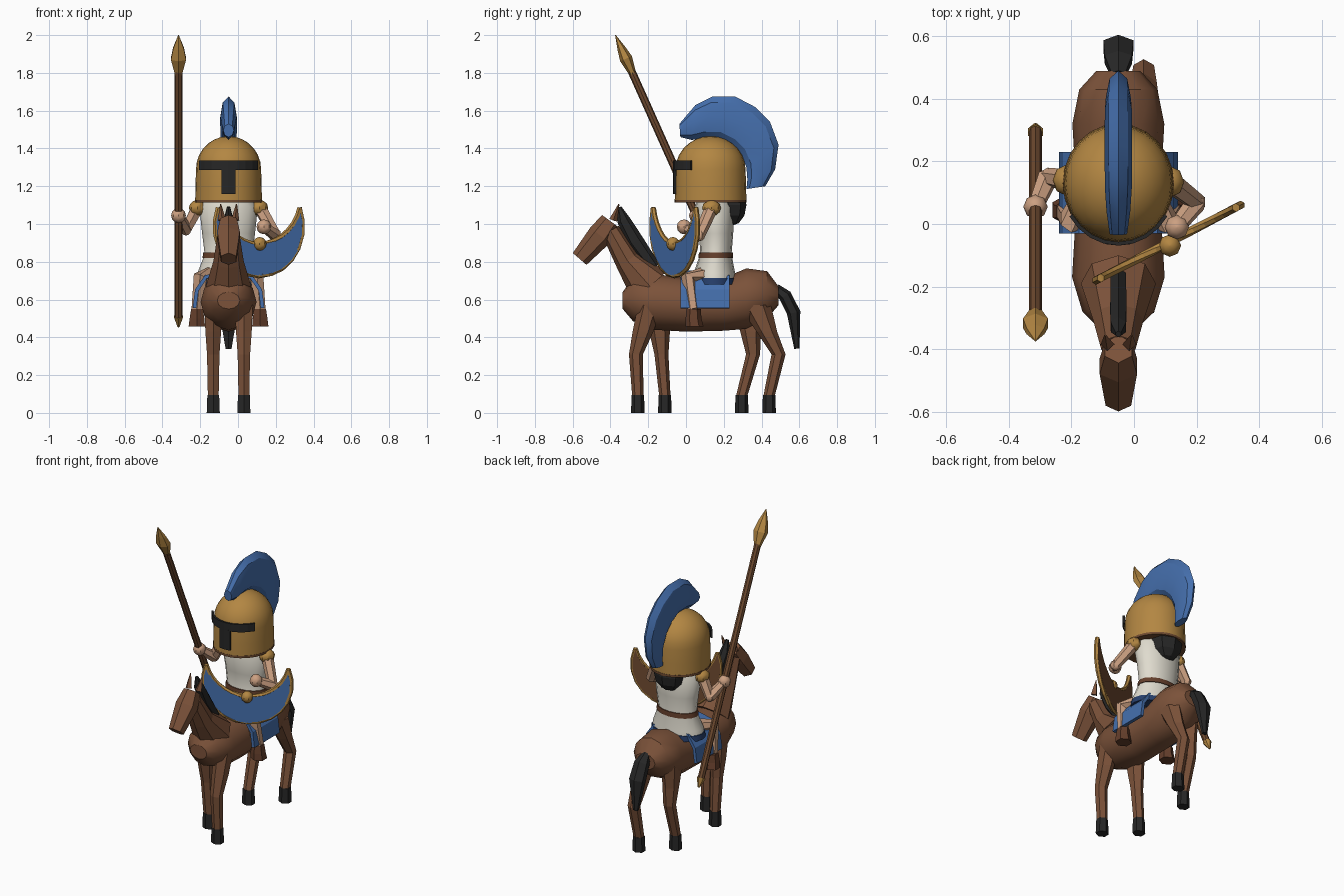
import bpy, bmesh, math
from mathutils import Vector as V

if "Cube" in bpy.data.objects:
    bpy.data.objects.remove(bpy.data.objects["Cube"])

CX = -0.05  # the rider and horse share this symmetry plane
COL = dict(horse=(.2, .085, .042), gold=(.45, .24, .055), blue=(.06, .16, .42),
           skin=(.6, .35, .22), cloth=(.74, .71, .62), black=(.02, .02, .02),
           wood=(.16, .07, .03), boot=(.13, .05, .025), navy=(.02, .05, .15))
MATS = {}
for k, c in COL.items():
    MATS[k] = bpy.data.materials.new(k)
    MATS[k].diffuse_color = (*c, 1)


def make(name, verts, faces, mat, angle=0, thick=0):
    me = bpy.data.meshes.new(name)
    me.from_pydata([tuple(v) for v in verts], [], faces)
    bm = bmesh.new()
    bm.from_mesh(me)
    bmesh.ops.recalc_face_normals(bm, faces=bm.faces)
    bm.to_mesh(me)
    bm.free()
    ob = bpy.data.objects.new(name, me)
    bpy.context.collection.objects.link(ob)
    me.materials.append(MATS[mat])
    if thick:
        mod = ob.modifiers.new("thickness", 'SOLIDIFY')
        mod.thickness, mod.offset = thick, 0
    if angle:
        bpy.ops.object.select_all(action='DESELECT')
        ob.select_set(True)
        bpy.context.view_layer.objects.active = ob
        bpy.ops.object.shade_smooth_by_angle(angle=math.radians(angle))
    return ob


def loft(name, rings, mat, angle=0):
    n = len(rings[0])
    faces = [(r*n+i, r*n+(i+1) % n, (r+1)*n+(i+1) % n, (r+1)*n+i)
             for r in range(len(rings)-1) for i in range(n)]
    faces += [tuple(range(n)), tuple(range((len(rings)-1)*n, len(rings)*n))]
    return make(name, [v for r in rings for v in r], faces, mat, angle)


def oval(c, a, b, sides):
    return [c + a*math.cos(t) + b*math.sin(t)
            for t in (math.pi/2 + 2*math.pi*i/sides for i in range(sides))]


def tube(name, pts, radii, mat, sides=6, axis=None, angle=0):
    """Sweep ovals (lateral, depth) along a path."""
    pts, rings = [V(p) for p in pts], []
    for i, p in enumerate(pts):
        t = V(axis) if axis else pts[min(i+1, len(pts)-1)] - pts[max(i-1, 0)]
        t.normalize()
        s = V((1, 0, 0)) - t*t.x
        s.normalize()
        r = radii[i] if isinstance(radii[i], tuple) else (radii[i],)*2
        rings.append(oval(p, s*r[0], t.cross(s)*r[1], sides))
    return loft(name, rings, mat, angle)


def ball(name, c, r, mat, n=8, angle=35):
    r = r if isinstance(r, tuple) else (r, r, r)
    zs = [math.pi*(k/6 - .5) for k in range(7)]
    return tube(name, [(c[0], c[1], c[2]+r[2]*math.sin(a)) for a in zs],
                [(max(r[0]*math.cos(a), .002), max(r[1]*math.cos(a), .002)) for a in zs],
                mat, n, (0, 0, 1), angle)


def strip(name, a, b, mat, thick, angle=0):
    n = len(a)
    return make(name, a+b, [(i, i+1, n+i+1, n+i) for i in range(n-1)], mat, angle, thick)


def mid(pts):  # (y, z) pairs on the symmetry plane
    return [(CX, y, z) for y, z in pts]


# horse body: y, bottom, top, half width
body = [(-.335, .55, .64, .06), (-.28, .485, .72, .115), (-.17, .44, .735, .148),
        (0, .43, .715, .138), (.2, .435, .715, .14), (.32, .445, .765, .147),
        (.43, .50, .75, .125), (.49, .57, .67, .07)]
tube("horse_body", mid([(y, (b+t)/2) for y, b, t, w in body]),
     [(w, (t-b)/2) for y, b, t, w in body], "horse", 12, (0, 1, 0), 35)
tube("horse_neck", mid([(-.19, .67), (-.31, .805), (-.40, .965)]),
     [(.12, .12), (.08, .067), (.055, .05)], "horse", 8)
tube("horse_head", mid([(-.40, 1.015), (-.455, .94), (-.563, .815)]),
     [(.05, .055), (.069, .066), (.047, .048)], "horse")
tube("mane", mid([(-.352, 1.09), (-.33, 1.02), (-.27, .91), (-.17, .77)]),
     [(.01, .01), (.028, .035), (.03, .045), (.028, .035)], "black")
tube("tail", mid([(.475, .66), (.525, .62), (.57, .53), (.587, .34)]),
     [(.025, .025), (.05, .035), (.055, .036), (.018, .014)], "black")
for s in (-1, 1):
    tube("ear", [(CX+s*.035, -.385, 1.02), (CX+s*.042, -.355, 1.105)], [.022, .003], "horse", 4)

# horse legs: side, hip y, knee y, hoof y
for nm, s, hip, knee, hoof in (("front_leg", 1, -.19, -.265, -.255), ("front_leg", -1, -.15, -.13, -.112),
                               ("rear_leg", 1, .365, .49, .44), ("rear_leg", -1, .33, .355, .295)):
    x, w = CX+s*.081, .085 if nm == "rear_leg" else .065
    tube(nm, [(x, hip, .57), (x, (hip+knee)/2, .43), (x, knee, .31), (x, hoof, .09)],
         [(.055, w), (.048, .055), (.038, .037), (.033, .03)], "horse", 6, (0, 0, 1))
    tube("hoof", [(x, hoof, .095), (x, hoof, 0)], [(.036, .033), (.04, .036)], "black", 6, (0, 0, 1))

# saddle blanket
half = [(.18, .555), (.168, .65), (.12, .72)]
prof = [(-x, z) for x, z in half] + [(0, .745)] + [(x, z) for x, z in half[::-1]]
strip("saddle_blanket", [V((CX+x, -.03, z)) for x, z in prof],
      [V((CX+x, .23, z)) for x, z in prof], "blue", .02)

# rider torso, skirt trim and belt
tube("tunic", mid([(.15, .69), (.15, .74), (.158, .84), (.16, .95), (.15, 1.09), (.15, 1.14)]),
     [(.172, .112), (.165, .11), (.126, .083), (.14, .09), (.155, .105), (.12, .08)],
     "cloth", 16, (0, 0, 1), 40)
tube("skirt_trim", mid([(.15, .68), (.15, .715)]), [(.178, .118), (.174, .116)], "navy", 16, (0, 0, 1), 40)
tube("belt", mid([(.158, .82), (.158, .85)]), [(.138, .092), (.134, .09)], "boot", 16, (0, 0, 1), 40)

# rider legs
for s in (-1, 1):
    ank = (CX+s*.167, .04, .55)
    tube("leg", [(CX+s*.08, .13, .74), (CX+s*.15, .01, .715), ank], [.045, .042, .033], "skin")
    tube("boot", [ank, (CX+s*.167, .04, .50), (CX+s*.168, .045, .457)],
         [(.036, .038), (.045, .042), (.05, .048)], "boot", 6, (0, 0, 1))

# arms, shoulder guards and hands
for sh, el, ha in (((-.215, .14, 1.085), (-.275, .15, .97), (-.315, .055, 1.045)),
                   ((.115, .135, 1.085), (.2, .07, .94), (.137, -.01, .985))):
    tube("upper_arm", [sh, el], [.036, .03], "skin")
    tube("forearm", [el, ha], [.034, .026], "skin")
    ball("elbow", el, .031, "skin", 6)
    ball("hand", ha, .039, "skin")
    ball("shoulder_guard", sh, (.045, .05, .042), "gold")

# hair below the helmet
ball("hair", (CX, .24, 1.1), (.1, .08, .11), "black", 7, 0)

# helmet with rim and face opening
hz = [(1.12, 1.01), (1.2, 1.0), (1.29, .985)] + \
     [(1.29+.175*math.sin(a), .985*math.cos(a)) for a in (math.pi/2*k/7 for k in range(1, 7))] + [(1.465, .01)]
tube("helmet", mid([(.13, z) for z, r in hz]), [(.175*r, .188*r) for z, r in hz], "gold", 24, (0, 0, 1), 45)
tube("helmet_rim", mid([(.13, 1.113), (.13, 1.128)]), [(.178, .191)]*2, "wood", 24, (0, 0, 1), 45)


def arc(deg, z, n=9):
    angs = [math.radians(-deg+2*deg*i/(n-1)) for i in range(n)]
    return [V((CX+.179*math.sin(a), .13-.193*math.cos(a), z)) for a in angs]


strip("visor_slot", arc(58, 1.285), arc(58, 1.335), "black", .012)
strip("nose_slot", arc(12, 1.16, 3), arc(12, 1.29, 3), "black", .012)

# plume: outer y z, inner y z, half thickness
plume = [(-.035, 1.53, -.03, 1.46, .028), (.05, 1.63, .03, 1.445, .038), (.14, 1.675, .09, 1.455, .043),
         (.26, 1.675, .17, 1.455, .044), (.365, 1.62, .24, 1.42, .044), (.445, 1.54, .29, 1.37, .043),
         (.49, 1.42, .32, 1.30, .04), (.472, 1.29, .325, 1.235, .035), (.42, 1.2, .32, 1.185, .025)]
rings = []
for y1, z1, y2, z2, w in plume:
    o, i = V((CX, y1, z1)), V((CX, y2, z2))
    rings.append(oval((o+i)/2, V((w, 0, 0)), (o-i)/2, 8))
loft("helmet_plume", rings, "blue", 30)

# spear, tilted forward
def on_spear(z):
    return (-.315, .052 - .448*(z-1.05), z)


tube("spear_shaft", [on_spear(.5), on_spear(1.81)], [.021, .021], "wood", 8)
tube("spear_blade", [on_spear(z) for z in (1.79, 1.875, 1.93, 2.0)],
     [(.02, .018), (.046, .034), (.033, .022), (.002, .002)], "gold")
tube("spear_butt", [on_spear(.455), on_spear(.51)], [.006, .027], "gold")

# crescent shield between two arcs
def on_shield(u, z, out=0):
    return V((.11 + .887*u + .462*out, -.06 + .462*u - .887*out, z))


def edge(r, cz, a0, n=15):
    angs = [-a0+2*a0*i/(n-1) for i in range(n)]
    return [on_shield(r*math.sin(a), cz-r*math.cos(a)) for a in angs]


outer = edge(.262, .988, math.radians(112))
inner = edge(.252, 1.146, math.radians(76))
shift = on_shield(0, 0, .008) - on_shield(0, 0)
strip("shield_face", [p+shift for p in outer], [p+shift for p in inner], "blue", .008)
strip("shield_back", [p-shift for p in outer], [p-shift for p in inner], "wood", .01)
for nm, pts in (("shield_outer_rim", outer), ("shield_inner_rim", inner)):
    tube(nm, pts, [.014]*len(pts), "gold", 6)
ball("shield_boss", on_shield(0, .895, .01), .036, "gold")

for m in bpy.data.materials:
    if m.users and not m.is_grease_pencil:
        m.use_nodes = True
        m.node_tree.nodes["Principled BSDF"].inputs["Base Color"].default_value = m.diffuse_color
